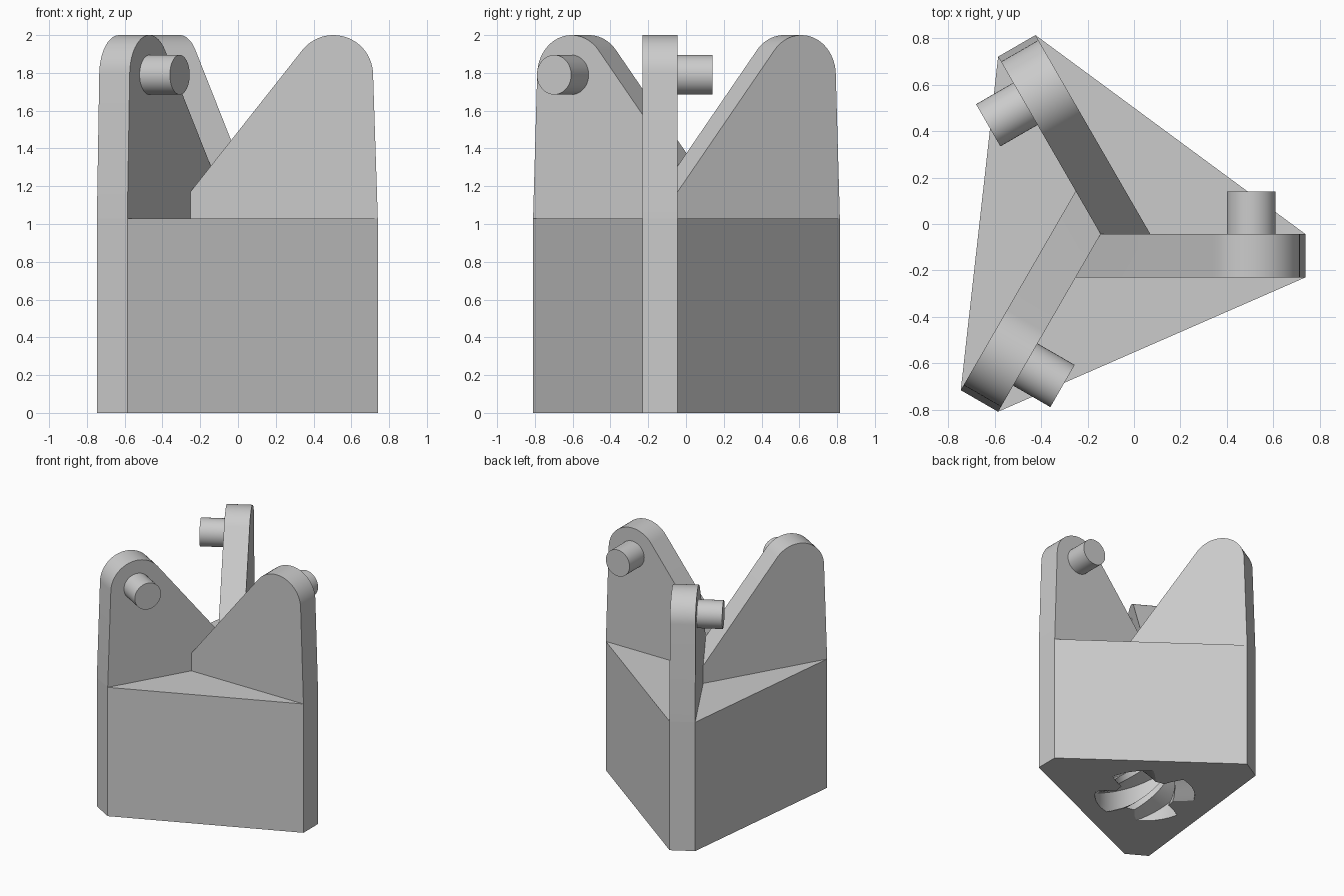
import bpy, bmesh
from math import sin, cos, tan, radians, pi
from mathutils import Matrix, Vector

cube = bpy.data.objects.get("Cube")
if cube:
    bpy.data.objects.remove(cube)

AXIS = Vector((-0.144, -0.044, 0))   # the three-fold axis
REACH, THICK = 0.884, 0.186          # arm length and thickness
DECK = 1.03                          # top of the body
PIN_X, PIN_Z, PIN_R = 0.649, 1.79, 0.105
TIP_R = 0.21

grey = bpy.data.materials.new("light_grey")
grey.use_nodes = True
COLOUR = (0.6, 0.6, 0.6, 1)
grey.diffuse_color = COLOUR
grey.node_tree.nodes["Principled BSDF"].inputs["Base Color"].default_value = COLOUR


def loft(name, rings, matrix):
    """Closed solid through equal-length rings of points."""
    bm = bmesh.new()
    loops = [[bm.verts.new(p) for p in ring] for ring in rings]
    n = len(loops[0])
    for a, b in zip(loops, loops[1:]):
        for i in range(n):
            j = (i + 1) % n
            bm.faces.new((a[i], a[j], b[j], b[i]))
    bm.faces.new(loops[0][::-1])
    bm.faces.new(loops[-1])
    bmesh.ops.recalc_face_normals(bm, faces=bm.faces)
    mesh = bpy.data.meshes.new(name)
    bm.to_mesh(mesh)
    bm.free()
    mesh.materials.append(grey)
    obj = bpy.data.objects.new(name, mesh)
    bpy.context.collection.objects.link(obj)
    obj.matrix_world = matrix
    return obj


def smooth(obj, angle=30):
    bpy.ops.object.select_all(action='DESELECT')
    obj.select_set(True)
    bpy.context.view_layer.objects.active = obj
    bpy.ops.object.shade_smooth_by_angle(angle=radians(angle))


base = Matrix.Translation(AXIS)
turns = [Matrix.Rotation(k * 2 * pi / 3, 4, 'Z') for k in range(3)]

# Body: triangular block with clipped corners
corners = [t @ Vector((REACH, y, 0)) for t in turns for y in (-THICK, 0)]
body = loft("body", [[c + Vector((0, 0, z)) for c in corners] for z in (0, DECK)], base)


# Twisted four-lobed socket cut into the underside
def socket_ring(z):
    ring = []
    for k in range(4):
        mid = radians(35 + 90 * k - 300 * z)
        for r, start, end, count in ((0.375, -25, 25, 7), (0.225, 36, 54, 3)):
            for i in range(count):
                a = mid + radians(start + (end - start) * i / (count - 1))
                ring.append((r * cos(a), r * sin(a), z))
    return ring


cutter = loft("socket_cutter", [socket_ring(-0.04 + 1.04 * i / 36) for i in range(37)], base)
cutter.hide_render = True
cut = body.modifiers.new("socket", 'BOOLEAN')
cut.operation = 'DIFFERENCE'
cut.solver = 'EXACT'
cut.object = cutter
bpy.context.view_layer.objects.active = body
bpy.ops.object.modifier_apply(modifier=cut.name)
bpy.data.objects.remove(cutter)
smooth(body)

# Arm outline: upright outer edge, round tip, slope down to the mitred inner end
SLOPE = radians(51.7)


def arm_ring(y):
    inner = y / tan(pi / 3)
    first, last = radians(2), SLOPE + pi / 2
    arc = [first + (last - first) * i / 24 for i in range(25)]
    tip = [(PIN_X + TIP_R * cos(a), y, PIN_Z + TIP_R * sin(a)) for a in arc]
    x, _, z = tip[-1]
    foot = z - (x - inner) * tan(SLOPE)
    return [(REACH, y, DECK)] + tip + [(inner, y, foot), (inner, y, DECK)]


def pin_ring(y):
    return [(PIN_X + PIN_R * cos(a), y, PIN_Z + PIN_R * sin(a))
            for a in (2 * pi * i / 40 for i in range(40))]


# Three arms, each with a pin on one side
for side, turn in zip(("left", "back", "front"), turns):
    smooth(loft(side + "_arm", [arm_ring(-THICK), arm_ring(0)], base @ turn), 20)
    smooth(loft(side + "_pin", [pin_ring(-0.02), pin_ring(0.185)], base @ turn))
